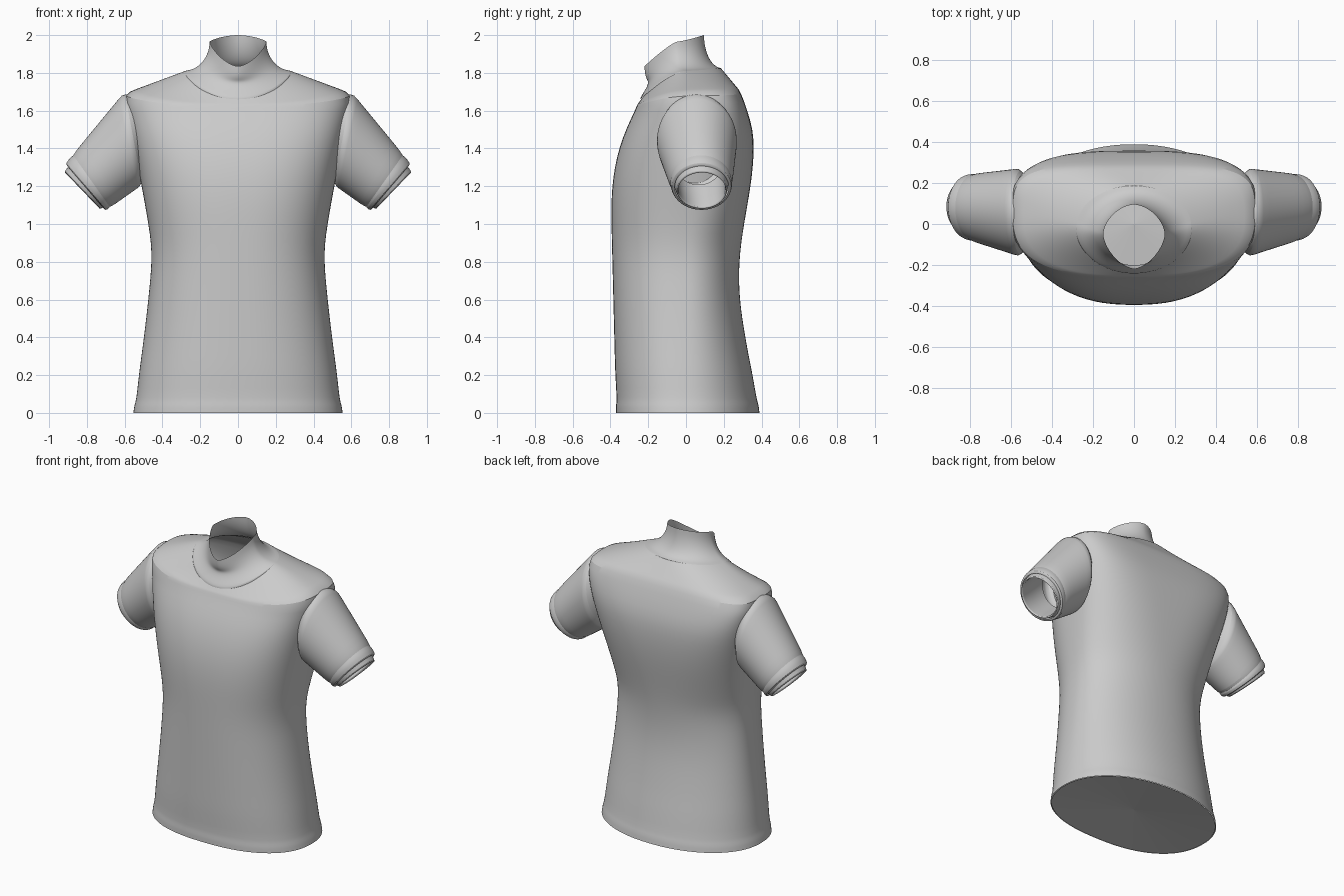
import bpy, bmesh, math
from mathutils import Vector

cube = bpy.data.objects.get("Cube")
if cube:
    bpy.data.objects.remove(cube)

fabric = bpy.data.materials.new("light grey fabric")
fabric.use_nodes = True
GREY = (0.6, 0.6, 0.6, 1)
fabric.diffuse_color = GREY
fabric.node_tree.nodes["Principled BSDF"].inputs["Base Color"].default_value = GREY


def power(value, exponent):
    return math.copysign(abs(value) ** exponent, value)


def mix(start, end, t):
    return [a + (b - a) * t for a, b in zip(start, end)]


def loft(name, rings):
    """Skin a list of closed rings into a smooth tube."""
    bm = bmesh.new()
    loops = [[bm.verts.new(point) for point in ring] for ring in rings]
    for lower, upper in zip(loops, loops[1:]):
        for i in range(len(lower)):
            bm.faces.new((lower[i - 1], lower[i], upper[i], upper[i - 1]))
    bmesh.ops.recalc_face_normals(bm, faces=bm.faces)
    mesh = bpy.data.meshes.new(name)
    bm.to_mesh(mesh)
    bm.free()
    mesh.materials.append(fabric)
    obj = bpy.data.objects.new(name, mesh)
    bpy.context.collection.objects.link(obj)
    subdivision = obj.modifiers.new("smooth", 'SUBSURF')
    subdivision.levels = subdivision.render_levels = 1
    bpy.ops.object.select_all(action='DESELECT')
    obj.select_set(True)
    bpy.context.view_layer.objects.active = obj
    bpy.ops.object.shade_smooth_by_angle(angle=math.radians(40))


def body_ring(outline, heights, boxiness, count=64):
    """Ring around the body. The outline is half width, front, back and the
    depth of the side points; heights are front, side and back; boxiness is
    the exponent of the front half and of the back half."""
    half_width, front, back, side_depth = outline
    front_z, side_z, back_z = heights
    ring = []
    for i in range(count):
        angle = math.tau * i / count
        c, s = math.cos(angle), math.sin(angle)
        end, end_z, e = (back, back_z, boxiness[1]) if s > 0 else (front, front_z, boxiness[0])
        ring.append((half_width * power(c, e),
                     side_depth + (end - side_depth) * abs(s) ** e,
                     side_z + (end_z - side_z) * abs(s) ** 1.5))
    return ring


def torso_shape(z):
    """Outline and boxiness of the torso at a height: flared hem, narrow
    waist, rounded chest and square upper back."""
    waist = 0.85
    if z < waist:
        half_width = 0.455 + 0.1 * (1 - z / waist) ** 1.3
    else:
        half_width = 0.455 + 0.15 * ((z - waist) / 0.8) ** 1.2
    front = -0.37 - z / 40 + max(0, z - 1) ** 2.5 / 2
    back = 0.32 - 0.04 * math.cos(math.tau * (z - 0.72) / 1.4)
    back += 0.03 * max(0, 1 - 4 * z) - max(0, z - 1.45) ** 2
    upper = min(1, max(0, (z - 0.9) / 0.7))
    outline = (half_width, front, back, upper / 20)
    boxiness = (0.85 - 0.13 * upper, 0.95 - 0.45 * upper)
    return outline, boxiness


def torso_ring(z, inset=0):
    outline, boxiness = torso_shape(z)
    half_width, front, back, side_depth = outline
    outline = (half_width - inset, front + inset, back - inset, side_depth)
    return body_ring(outline, (z, z, z), boxiness)


# Torso: raised hem band, even steps up the trunk, then a sloping yoke
shoulder = (0.605, -0.26, 0.29, 0.05), (1.63, 1.69, 1.7), (0.72, 0.52)
neckline = (0.28, -0.23, 0.185, -0.01), (1.67, 1.81, 1.825), (1, 1)
rings = [torso_ring(0), torso_ring(0.05), torso_ring(0.06, inset=0.006)]
rings += [torso_ring(step / 10) for step in range(2, 17)]
for step in range(6):
    rings.append(body_ring(*[mix(a, b, step / 5) for a, b in zip(shoulder, neckline)]))
loft("shirt_body", rings)

# Panel closing the bottom, rising slightly to the middle
loft("hem_panel", [
    [(x * scale, y * scale, (1 - scale) / 30) for x, y, z in torso_ring(0)]
    for scale in (0.99, 0.7, 0.3, 0.001)
])

# Collar sweeping in from the neckline to a stand-up lip that dips in front
base = (0.287, -0.242, 0.19, -0.01), (1.67, 1.81, 1.825)
lip = (0.15, -0.22, 0.095, -0.05), (1.835, 1.965, 2)
rings = [body_ring(base[0], [z - 0.01 for z in base[1]], (1, 1))]
for step in range(9):
    quarter = step / 8 * math.pi / 2
    inward, rise = math.sin(quarter), 1 - math.cos(quarter)
    hollow = math.sin(math.pi * inward)
    outline = mix(base[0], lip[0], inward)
    outline[1] += 0.03 * hollow
    heights = mix(base[1], lip[1], rise)
    heights[0] += 0.05 * hollow
    rings.append(body_ring(outline, heights, mix((1, 1), (1.25, 1.15), rise)))
loft("collar", rings)


# Sleeve ends: top x and z, bottom x and z, depth of the middle, half depth
ARMHOLE = (0.61, 1.69, 0.515, 1.2, 0.057, 0.215)
CUFF_EDGE = (0.915, 1.32, 0.7, 1.07, 0.083, 0.16)


def sleeve_ring(side, along, scale, count=32):
    """Tilted ring part of the way from the armhole to the cuff edge."""
    top_x, top_z, low_x, low_z, depth, half_depth = mix(ARMHOLE, CUFF_EDGE, along)
    top, low = Vector((top_x, depth, top_z)), Vector((low_x, depth, low_z))
    middle, half = (top + low) / 2, (top - low) / 2 * scale
    ring = []
    for i in range(count):
        angle = math.tau * i / count
        point = middle + half * math.cos(angle)
        point.y += half_depth * scale * math.sin(angle)
        ring.append((point.x * side, point.y, point.z))
    return ring


# Sleeves with a stitched hem, and a narrower cuff lined on the inside
SLEEVE = [(-0.25, 0.65), (0, 1), (0.04, 1), (0.3, 1), (0.6, 1), (0.84, 1),
          (0.87, 0.96), (0.9, 1), (1, 1), (1, 0.9)]
CUFF = [(0.9, 0.88), (1.08, 0.86), (1.08, 0.78), (0.8, 0.75), (0.4, 0.7)]
for side, label in ((1, "left"), (-1, "right")):
    for part, steps in (("sleeve", SLEEVE), ("cuff", CUFF)):
        loft(label + "_" + part, [sleeve_ring(side, *step) for step in steps])
